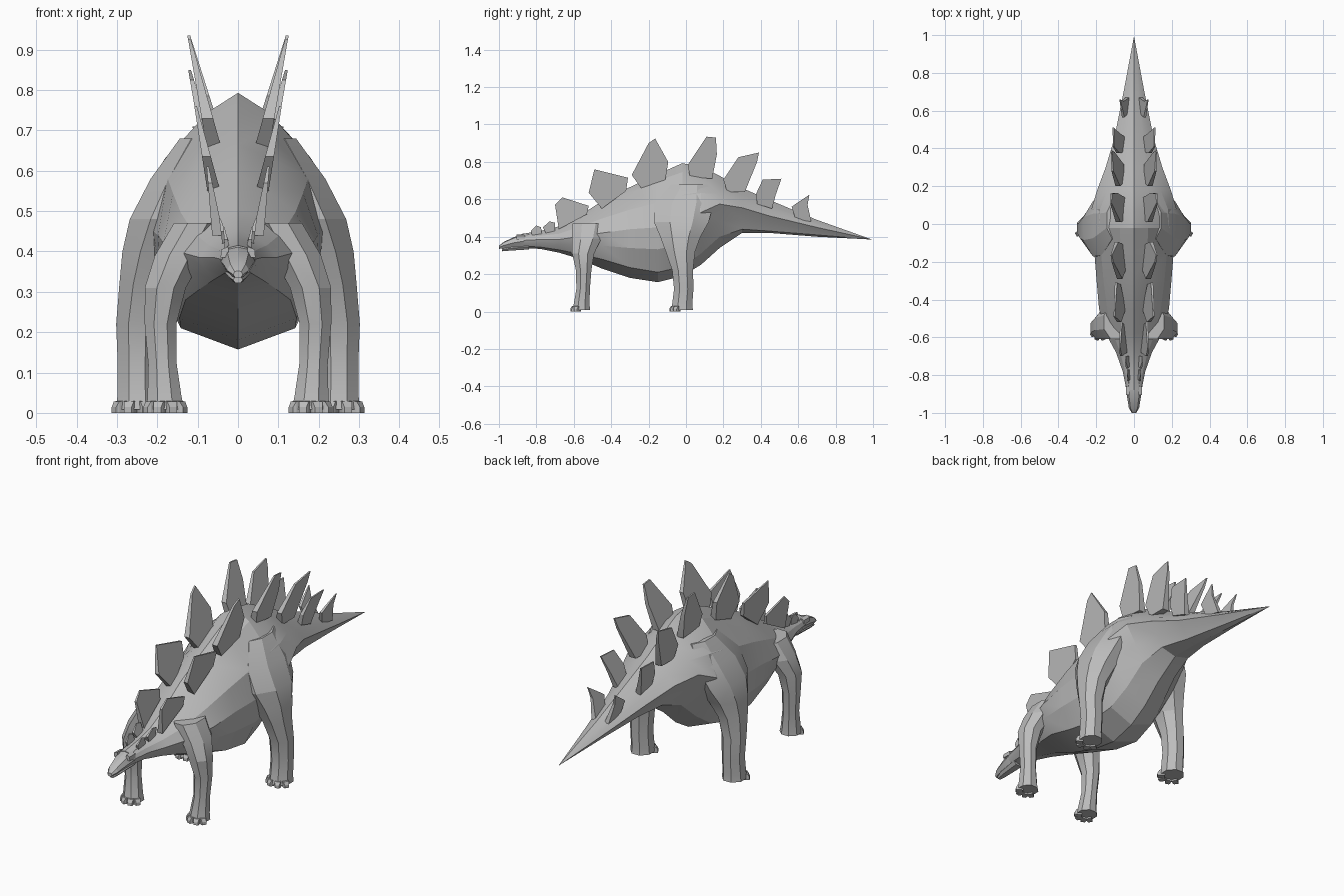
import bpy, bmesh, math
from mathutils import Vector

hide = bpy.data.materials.new("grey hide")
hide.diffuse_color = (0.5, 0.5, 0.5, 1)


def finish(name, bm, mirror=False, angle=18):
    bmesh.ops.recalc_face_normals(bm, faces=bm.faces)
    me = bpy.data.meshes.new(name)
    bm.to_mesh(me)
    bm.free()
    me.materials.append(hide)
    ob = bpy.data.objects.new(name, me)
    bpy.context.collection.objects.link(ob)
    if mirror:
        ob.modifiers.new("mirror", 'MIRROR').use_mirror_merge = False
    bpy.ops.object.select_all(action='DESELECT')
    ob.select_set(True)
    bpy.context.view_layer.objects.active = ob
    bpy.ops.object.shade_smooth_by_angle(angle=math.radians(angle))
    return ob


def loft(bm, rings, tip=None):
    """Skin closed rings, cap the start, and cap or point the end."""
    vs = [[bm.verts.new(p) for p in r] for r in rings]
    n = len(vs[0])
    for a, b in zip(vs, vs[1:]):
        for i in range(n):
            j = (i + 1) % n
            bm.faces.new((a[i], a[j], b[j], b[i]))
    bm.faces.new(vs[0])
    if tip:
        t = bm.verts.new(tip)
        for i in range(n):
            bm.faces.new((vs[-1][i], vs[-1][(i + 1) % n], t))
    else:
        bm.faces.new(vs[-1])


def bulged(a, b, out):
    """Midpoint pushed outward, rounding a section."""
    return ((a[0] + b[0]) / 2 + out * abs(a[1] - b[1]), (a[1] + b[1]) / 2 + out * 0.4 * abs(a[0] - b[0]))


# Body and tail: y, top z, back x z, flank x z, belly x z, bottom z
stations = [
    (-.88, .415, .020, .410, .040, .380, .025, .350, .340),
    (-.78, .430, .025, .420, .060, .385, .035, .345, .335),
    (-.68, .455, .035, .440, .095, .385, .060, .330, .315),
    (-.58, .505, .050, .485, .150, .400, .090, .310, .285),
    (-.45, .590, .060, .560, .185, .420, .130, .280, .230),
    (-.30, .665, .070, .635, .198, .440, .145, .235, .180),
    (-.15, .735, .070, .700, .210, .450, .142, .210, .157),
    (-.02, .793, .075, .745, .225, .480, .125, .240, .190),
    (.08, .775, .080, .720, .225, .530, .110, .310, .250),
    (.18, .725, .075, .680, .195, .575, .100, .400, .340),
    (.30, .660, .060, .625, .150, .555, .080, .440, .420),
    (.45, .595, .050, .565, .105, .510, .050, .430, .420),
    (.70, .490, .025, .475, .055, .450, .025, .410, .400),
]
bm = bmesh.new()
rings = []
for y, zt, x1, z1, x2, z2, x3, z3, zb in stations:
    back, flank, belly = (x1, z1), (x2, z2), (x3, z3)
    up, low = (0.14, 0.1) if y < .15 else (0.05, -0.05)
    half = [back, bulged(back, flank, up), flank, bulged(flank, belly, low), belly]
    ring = [(0, zt)] + half + [(0, zb)] + [(-x, z) for x, z in reversed(half)]
    rings.append([(x, y, z) for x, z in ring])
loft(bm, rings, (0, .995, .385))
finish("body_and_tail", bm)


def tube(name, sections, sides=8):
    """Limb made of level ellipses: z, centre x, radius x, centre y, radius y."""
    bm = bmesh.new()
    loft(bm, [[(cx + rx * 1.06 * math.cos(t), cy + ry * 1.06 * math.sin(t), z)
               for t in [(i + .5) * math.tau / sides for i in range(sides)]]
              for z, cx, rx, cy, ry in sections])
    return finish(name, bm, True)


# Legs
tube("hind_leg", [(.68, .095, .05, .02, .10), (.58, .14, .078, -.01, .16),
                  (.48, .18, .09, -.025, .15), (.40, .21, .078, -.03, .11),
                  (.32, .235, .06, -.03, .08), (.22, .25, .053, -.018, .057),
                  (.12, .25, .049, -.012, .053), (.04, .25, .05, -.02, .055),
                  (.008, .25, .053, -.022, .06)])
tube("front_leg", [(.47, .10, .06, -.52, .09), (.39, .145, .062, -.53, .08),
                   (.31, .18, .052, -.55, .06), (.22, .192, .040, -.547, .042),
                   (.12, .187, .036, -.55, .037), (.04, .182, .043, -.558, .043),
                   (.008, .18, .048, -.56, .048)])


# Toes: short tapered nails along the front of each foot
def toes(name, cx, cy, r):
    bm = bmesh.new()
    for a in (-58, -20, 20, 58):
        d = Vector((math.sin(math.radians(a)), -math.cos(math.radians(a)), 0))
        s = Vector((-d.y, d.x, 0))
        c = Vector((cx, cy, 0))
        loft(bm, [[c + d * (r + o) + s * x + Vector((0, 0, z))
                   for x, z in ((-w, 0), (w, 0), (w, h), (-w, h))]
                  for o, w, h in ((-.018, .014, .032), (.008, .013, .028), (.016, .010, .014))])
    finish(name, bm, True)


toes("hind_toes", .25, -.022, .052)
toes("front_toes", .18, -.56, .042)


# Head: y, half width, bottom z, top z
def box_loft(name, sections):
    bm = bmesh.new()
    loft(bm, [[(w * sx, y, zb + (zt - zb) * f)
               for sx, f in ((-.55, 0), (.55, 0), (1, .45), (.7, .9), (0, 1), (-.7, .9), (-1, .45))]
              for y, w, zb, zt in sections])
    finish(name, bm)


box_loft("upper_head", [(-1.0, .012, .335, .352), (-.975, .027, .338, .372), (-.92, .036, .343, .398),
                        (-.87, .043, .345, .414), (-.83, .038, .345, .420)])
box_loft("lower_jaw", [(-.985, .012, .322, .338), (-.95, .022, .325, .350), (-.84, .032, .332, .365)])

# Brow ridges
bm = bmesh.new()
loft(bm, [[(x, y, z) for x, z in ((.022, .385), (.043, .385), (.042, .405), (.024, .412))]
          for y in (-.905, -.86)])
finish("brow_ridge", bm, True)


# Back plates: side outline (y, z), base x, tip x; thick at the foot, thin at the tip
def plate(name, outline, x0, x1, thick):
    z0 = min(z for _, z in outline)
    z1 = max(z for _, z in outline)
    bm = bmesh.new()
    sides = []
    for s in (-1, 1):
        ring = []
        for y, z in outline:
            f = (z - z0) / (z1 - z0)
            ring.append((x0 + (x1 - x0) * f + s * thick * (1 - .8 * f) / 2, y, z))
        sides.append(ring)
    loft(bm, sides)
    finish(name, bm, True)


plates = [
    ("head_plate", [(-.83, .43), (-.80, .46), (-.775, .45), (-.77, .41), (-.82, .40)], .025, .035, .015),
    ("neck_plate", [(-.765, .45), (-.73, .482), (-.70, .475), (-.70, .43), (-.75, .42)], .03, .045, .018),
    ("shoulder_plate", [(-.70, .57), (-.66, .61), (-.52, .565), (-.53, .52), (-.68, .44)], .05, .075, .028),
    ("chest_plate", [(-.49, .76), (-.31, .715), (-.32, .645), (-.45, .55), (-.52, .635)], .06, .105, .032),
    ("front_back_plate", [(-.20, .90), (-.165, .925), (-.095, .80), (-.11, .705), (-.24, .66), (-.29, .73)],
     .06, .12, .036),
    ("hip_plate", [(.11, .935), (.16, .93), (.165, .84), (.14, .71), (.02, .72), (.01, .785)], .065, .122, .036),
    ("rump_plate", [(.39, .85), (.38, .80), (.315, .64), (.22, .64), (.20, .705), (.28, .825)], .07, .12, .034),
    ("tail_plate", [(.51, .71), (.48, .625), (.46, .55), (.38, .575), (.375, .63), (.41, .705)], .06, .11, .030),
    ("tail_end_plate", [(.66, .625), (.65, .57), (.67, .48), (.585, .495), (.565, .56), (.60, .585)],
     .035, .075, .024),
]
for p in plates:
    plate(*p)
